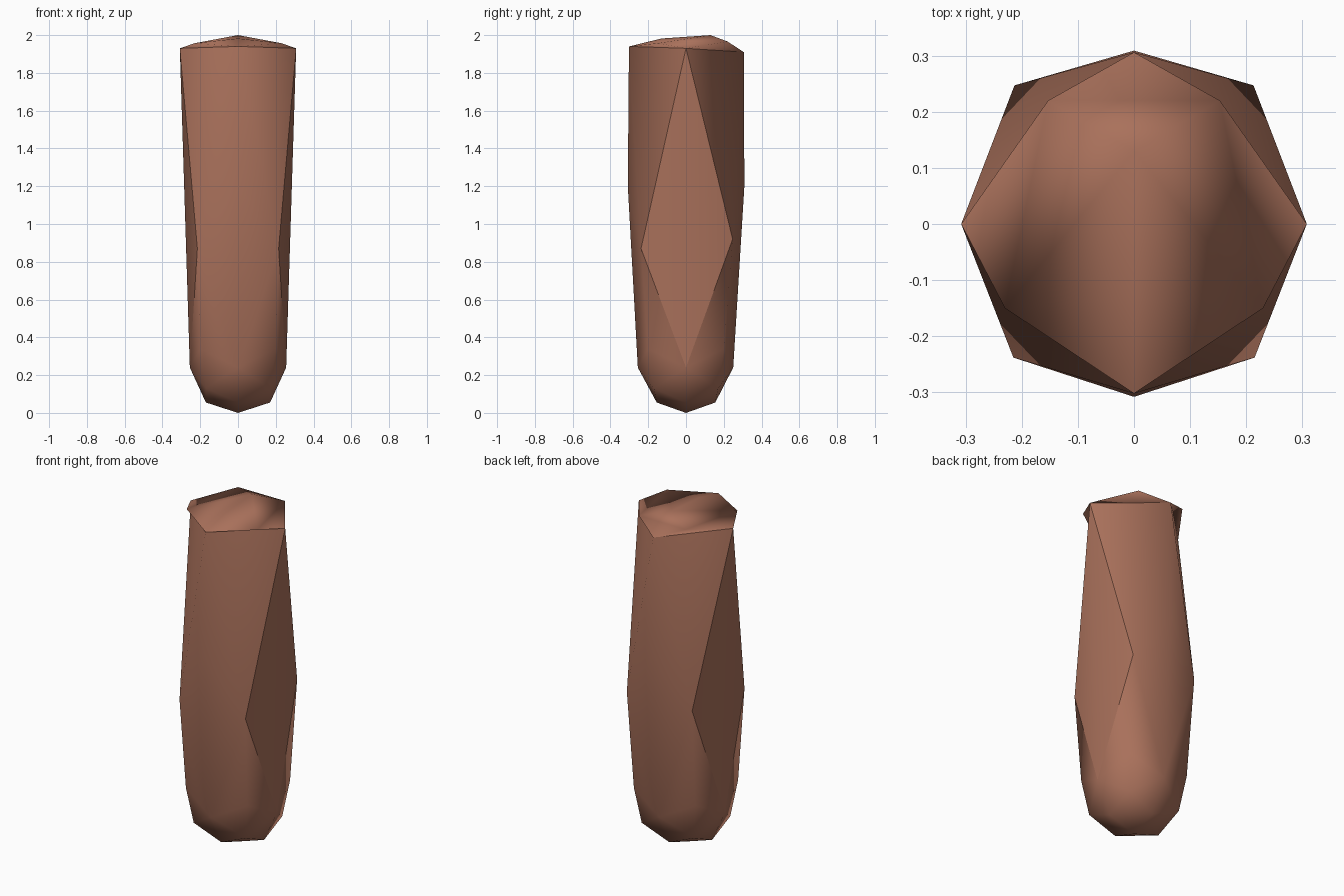
import bpy, bmesh

if "Cube" in bpy.data.objects:
    bpy.data.objects.remove(bpy.data.objects["Cube"])

mat = bpy.data.materials.new("brown")
mat.diffuse_color = (0.40, 0.165, 0.105, 1)
mat.use_nodes = True
mat.node_tree.nodes["Principled BSDF"].inputs["Base Color"].default_value = mat.diffuse_color


def mirrored(points):
    """Mirror points across x = 0, without duplicates."""
    return {(s * x, y, z) for x, y, z in points for s in (-1, 1)} if points else set()


def axial(v):
    return min(abs(v.co.x), abs(v.co.y)) < 0.01


def hull(name, points, open_side):
    """Convex shell, left open where the two parts meet."""
    bm = bmesh.new()
    for p in sorted({(x + 0.0, y, z) for x, y, z in mirrored(points)}):
        bm.verts.new(p)
    bmesh.ops.convex_hull(bm, input=bm.verts[:])
    bm.normal_update()
    inner = [f for f in bm.faces
             if f.normal.z * open_side > 0.8 and all(axial(v) for v in f.verts)]
    bmesh.ops.delete(bm, geom=inner, context='FACES')
    for f in bm.faces:
        f.smooth = True
    # crisp border around the long side facets
    side = {f for f in bm.faces
            if abs(f.normal.x) > 0.85 and f.calc_area() > 0.08}
    for e in bm.edges:
        if sum(f in side for f in e.link_faces) == 1:
            e.smooth = False
    me = bpy.data.meshes.new(name)
    bm.to_mesh(me)
    bm.free()
    me.materials.append(mat)
    ob = bpy.data.objects.new(name, me)
    bpy.context.collection.objects.link(ob)
    return ob


# Rim corners shared by shaft and cap
rim = [(0.308, 0, 1.93), (0, -0.302, 1.94), (0, 0.306, 1.91)]

# Tapered shaft with a rounded lower end
shaft = rim + [
    (0, -0.308, 1.2), (0, 0.309, 1.2),
    (0.215, -0.238, 0.87), (0.213, 0.247, 0.92),
    (0.2, -0.2, 0.34), (0.2, 0.2, 0.34),
    (0.255, 0, 0.24), (0, -0.255, 0.24), (0, 0.25, 0.24),
    (0.17, -0.17, 0.13), (0.17, 0.17, 0.13),
    (0.17, 0, 0.055), (0, -0.155, 0.055), (0, 0.155, 0.055),
    (0, 0, 0)]
hull("shaft", shaft, 1)

# Low domed cap, corners slightly overhanging the shaft
cap = rim + [
    (0.23, -0.15, 1.957), (0.153, 0.22, 1.966),
    (0, -0.13, 1.982), (0, 0.13, 2.0)]
hull("cap", cap, -1)
